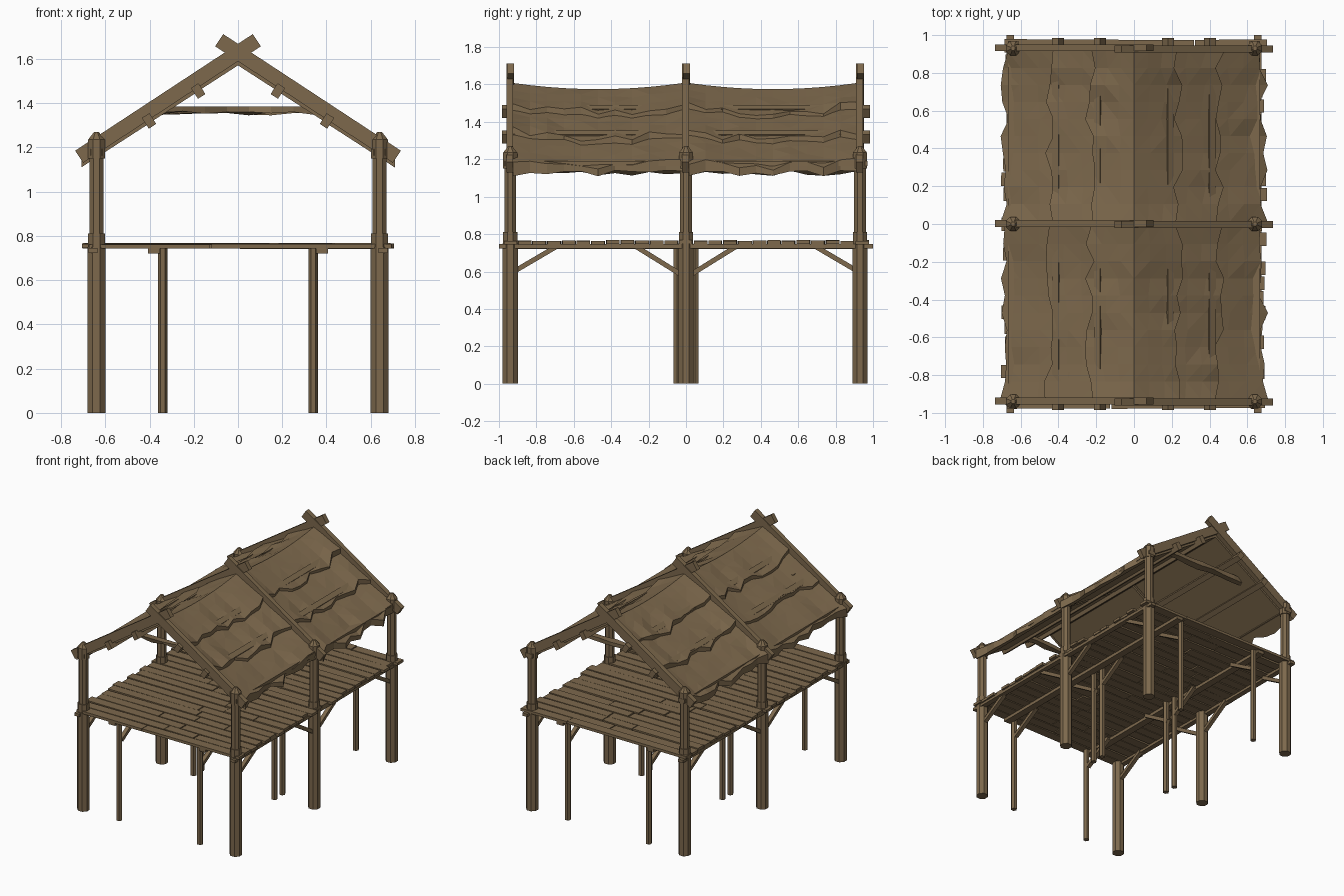
import bpy, bmesh, math, random
from mathutils import Vector, Matrix

if "Cube" in bpy.data.objects:
    bpy.data.objects.remove(bpy.data.objects["Cube"])

random.seed(7)
wood = bpy.data.materials.new("weathered_wood")
wood.diffuse_color = (0.205, 0.14, 0.073, 1)
wood.use_nodes = True
wood.node_tree.nodes["Principled BSDF"].inputs["Base Color"].default_value = wood.diffuse_color


def finish(name, bm):
    bmesh.ops.recalc_face_normals(bm, faces=bm.faces[:])
    me = bpy.data.meshes.new(name)
    bm.to_mesh(me)
    bm.free()
    me.materials.append(wood)
    ob = bpy.data.objects.new(name, me)
    bpy.context.collection.objects.link(ob)
    return ob


def bar(bm, p, q, w, h):
    """Box beam from p to q; w = sideways width, h = upright height."""
    p, q = Vector(p), Vector(q)
    d = (q - p).normalized()
    side = d.cross(Vector((0, 0, 1)))
    side = side.normalized() if side.length > 1e-4 else Vector((1, 0, 0))
    up = side.cross(d)
    m = Matrix((d * (q - p).length, side * w, up * h)).transposed().to_4x4()
    m.translation = (p + q) / 2
    bmesh.ops.create_cube(bm, size=1, matrix=m)


def pole(bm, x, y, z0, z1, r0, r1=None, n=8):
    m = Matrix.Translation((x, y, (z0 + z1) / 2)) @ Matrix.Rotation(math.pi / n, 4, 'Z')
    bmesh.ops.create_cone(bm, cap_ends=True, segments=n, radius1=r0,
                          radius2=r0 if r1 is None else r1, depth=z1 - z0, matrix=m)


ROWS = (-0.94, 0, 0.93)

# Main posts: thick leg, collar, thinner upper post, lashing and cap
for y in ROWS:
    for s in (-1, 1):
        bm = bmesh.new()
        x = s * 0.64
        pole(bm, x, y, 0, 0.75, 0.044)
        pole(bm, x, y, 0.735, 0.81, 0.041)
        pole(bm, x, y, 0.80, 1.2, 0.034)
        pole(bm, x, y, 1.15, 1.19, 0.041)
        pole(bm, x, y, 1.19, 1.235, 0.041)
        pole(bm, x, y, 1.235, 1.27, 0.041, 0.012)
        finish("main_post", bm)

# Slim inner posts, doubled at the middle
for y in (-0.94, -0.047, 0.047, 0.93):
    for s in (-1, 1):
        bm = bmesh.new()
        pole(bm, s * 0.34, y, 0, 0.745, 0.022, n=6)
        finish("inner_post", bm)

# Floor beams along the length and diagonal braces
bm = bmesh.new()
for s in (-1, 1):
    bar(bm, (s * 0.655, -1, 0.735), (s * 0.655, 1, 0.735), 0.04, 0.022)
    bar(bm, (s * 0.38, -0.97, 0.732), (s * 0.38, 0.97, 0.732), 0.055, 0.024)
finish("floor_beams", bm)
bm = bmesh.new()
for x in (-0.64, -0.34, 0.34, 0.64):
    for s in (-1, 1):
        bar(bm, (x, s * 0.92, 0.60), (x, s * 0.69, 0.735), 0.03, 0.026)
        bar(bm, (x, s * 0.02, 0.58), (x, s * 0.27, 0.735), 0.03, 0.026)
finish("braces", bm)

# Deck planks, each row split at random places
bm = bmesh.new()
n = 25
pitch = 1.96 / n
for i in range(n):
    y = -0.98 + pitch * (i + 0.5)
    cut = random.uniform(-0.35, 0.35)
    xs = [-random.uniform(0.67, 0.71), cut, random.uniform(0.67, 0.71)]
    if i % 3 == 1:
        xs.insert(2, cut + 0.25)
    for a, b in zip(xs, xs[1:]):
        z = 0.755 + random.uniform(-0.003, 0.003)
        dy = random.uniform(-0.003, 0.003)
        bar(bm, (a + 0.003, y + dy, z), (b - 0.003, y - dy, z), pitch - 0.008, 0.02)
finish("deck_planks", bm)

# Crossing rafters
for y in ROWS:
    bm = bmesh.new()
    for s in (-1, 1):
        yy = y + s * 0.003
        bar(bm, (-s * 0.718, yy, 1.158), (s * 0.085, yy, 1.685), 0.036, 0.066)
    finish("rafter_pair", bm)

# Eave beams and tilted purlins
bm = bmesh.new()
for s in (-1, 1):
    bar(bm, (s * 0.64, -0.97, 1.178), (s * 0.64, 0.97, 1.178), 0.055, 0.028)
finish("eave_beams", bm)
bm = bmesh.new()
for s in (-1, 1):
    for x, z in ((0.18, 1.455), (0.402, 1.32)):
        m = (Matrix.Translation((s * x, 0, z)) @ Matrix.Rotation(s * math.radians(33), 4, 'Y')
             @ Matrix.Diagonal((0.04, 1.968, 0.058, 1)))
        bmesh.ops.create_cube(bm, size=1, matrix=m)
finish("purlins", bm)

# Rough tie boards under the roof near each gable
for y in (-0.8, 0.8):
    bm = bmesh.new()
    bar(bm, (-0.35, y, 1.367), (0.35, y, 1.367), 0.045, 0.036)
    bmesh.ops.subdivide_edges(bm, edges=[e for e in bm.edges if e.calc_length() > 0.5], cuts=6)
    for v in bm.verts:
        if v.co.z < 1.367:
            v.co.z += random.uniform(-0.004, 0.016)
        v.co.y += random.uniform(-0.01, 0.01)
    finish("tie_board", bm)


# Hide roof: three overlapping ragged layers per slope and bay
def roof_layer(side, y0, y1, x0, x1, lift, drop):
    bm = bmesh.new()
    cols, rows = 10, 3
    top, bot = [], []
    for i in range(cols + 1):
        t = 2 * i / cols - 1
        rag = random.uniform(-0.03, 0.025)
        wave = random.uniform(-0.012, 0.012)
        ct, cb = [], []
        for j in range(rows + 1):
            f = j / rows
            x = x0 + (x1 - x0 + rag) * f
            base = 1.575 - 0.645 * x
            z = base + 0.033 * t * t + lift * f + wave * f
            z += random.uniform(-0.003, 0.003) * (0 < j)
            y = y0 + (y1 - y0) * (t + 1) / 2
            ct.append(bm.verts.new((side * x, y, z)))
            cb.append(bm.verts.new((side * x, y, base - drop)))
        top.append(ct)
        bot.append(cb)
    for i in range(cols):
        for j in range(rows):
            for g in (top, bot):
                bm.faces.new((g[i][j], g[i + 1][j], g[i + 1][j + 1], g[i][j + 1]))
        for j in (0, rows):
            bm.faces.new((top[i][j], top[i + 1][j], bot[i + 1][j], bot[i][j]))
    for i in (0, cols):
        for j in range(rows):
            bm.faces.new((top[i][j], top[i][j + 1], bot[i][j + 1], bot[i][j]))
    bmesh.ops.triangulate(bm, faces=bm.faces[:])
    finish("roof_hide", bm)


for side in (-1, 1):
    for y0, y1 in ((-0.925, -0.015), (0.015, 0.915)):
        roof_layer(side, y0, y1, 0.0, 0.235, 0.032, 0.004)
        roof_layer(side, y0, y1, 0.19, 0.455, 0.032, 0.006)
        roof_layer(side, y0, y1, 0.41, 0.685, 0.028, 0.008)
